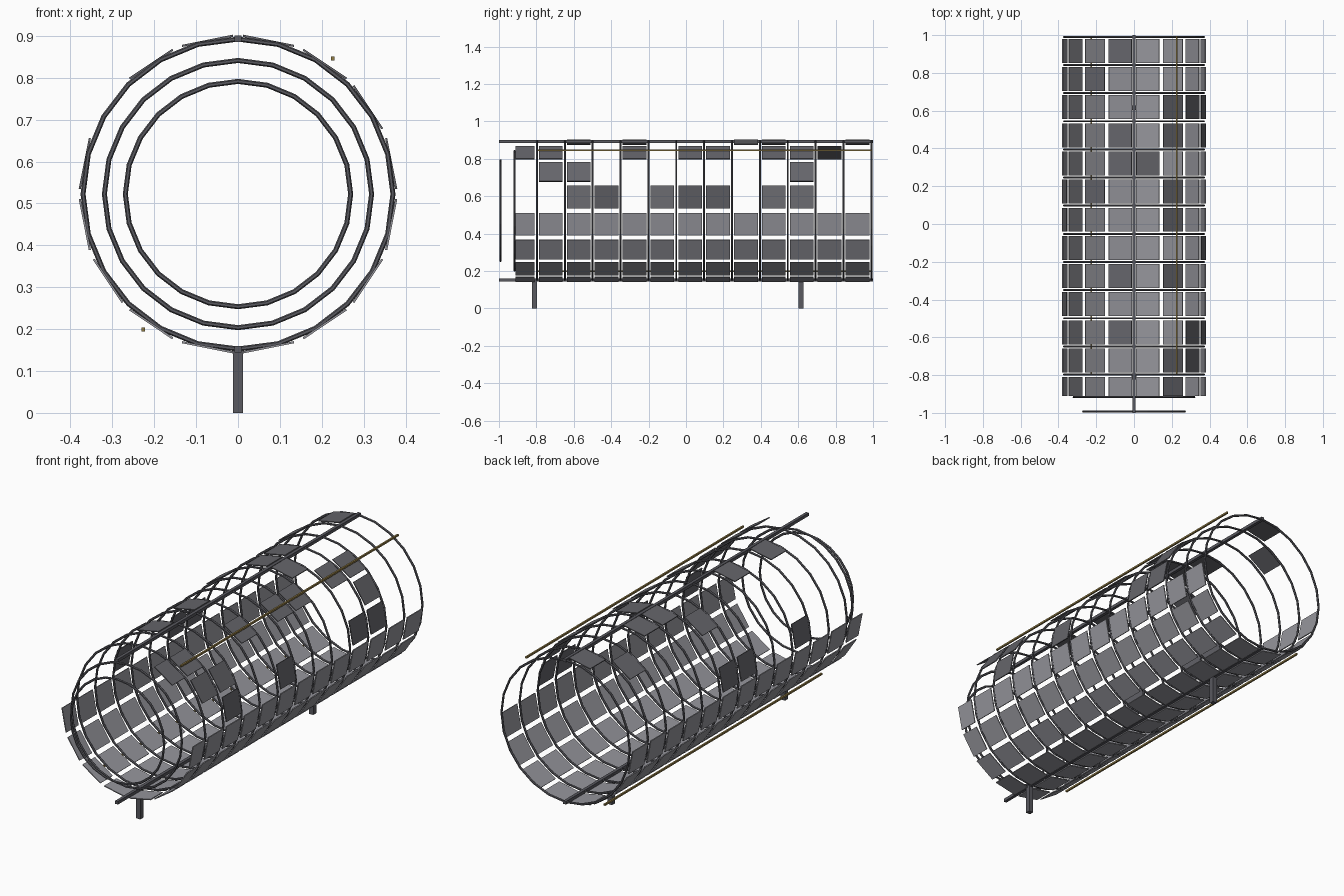
import bpy, math

if "Cube" in bpy.data.objects:
    bpy.data.objects.remove(bpy.data.objects["Cube"])

CZ, R = 0.5225, 0.370          # hull axis height and radius
STEP = 0.149                   # frame spacing
FRAMES = [-0.797 + STEP * i for i in range(13)]


def material(name, rgb):
    m = bpy.data.materials.new(name)
    m.diffuse_color = (*rgb, 1)
    m.use_nodes = True
    m.node_tree.nodes["Principled BSDF"].inputs["Base Color"].default_value = m.diffuse_color
    return m


FRAME = material("frame_dark", (0.10, 0.10, 0.115))
PLATE = material("plate_grey", (0.30, 0.30, 0.33))
DARK = material("plate_dark", (0.13, 0.13, 0.145))
GOLD = material("rod_gold", (0.28, 0.20, 0.06))


def box(name, size, loc, mat, roll=0.0):
    bpy.ops.mesh.primitive_cube_add(size=1, location=loc, rotation=(0, roll, 0))
    o = bpy.context.object
    o.name = name
    o.scale = size
    o.data.materials.append(mat)
    return o


def ring(name, y, radius):
    bpy.ops.mesh.primitive_torus_add(
        location=(0, y, CZ), rotation=(math.pi / 2, 0, 0), major_segments=24,
        minor_segments=6, major_radius=radius, minor_radius=0.006)
    o = bpy.context.object
    o.name = name
    o.data.materials.append(FRAME)


def plate(name, bay, angle, mat):
    # flat plate tangent to the hull, angle measured from +x toward +z
    y = -0.861 if bay == 0 else -0.7225 + STEP * (bay - 1)
    length = 0.101 if bay == 0 else 0.127
    a = math.radians(angle)
    loc = (0.373 * math.cos(a), y, CZ + 0.373 * math.sin(a))
    box(name, (0.005, length, 0.124), loc, mat, -a)


# hull frames and the two smaller nose rings
for i, y in enumerate(FRAMES):
    ring(f"hull_frame_{i}", y, R)
ring("nose_ring_inner", -0.917, 0.319)
ring("nose_ring_tip", -0.992, 0.269)

# top spar and keel
box("top_spar", (0.016, 2, 0.016), (0, 0, 0.893), FRAME)
box("keel_spar", (0.016, 2, 0.016), (0, 0, 0.152), FRAME)

# support legs
for i, y in enumerate((-0.81, 0.615)):
    box(f"support_leg_{i}", (0.025, 0.025, 0.15), (0, y, 0.075), FRAME)

# outer rods, diagonally opposite
box("upper_rod", (0.009, 1.79, 0.009), (0.226, 0.1, 0.846), GOLD)
box("lower_rod", (0.009, 1.79, 0.009), (-0.226, 0.1, 0.199), GOLD)

# complete lower half plating
for row in range(8):
    for bay in range(13):
        plate(f"lower_plate_{row}_{bay}", bay, -11.25 - 22.5 * row, PLATE)

# scattered surviving upper plates: row angle -> bays
UPPER = {
    11.25: (2, 5, 9, 10),
    33.75: (1, 2, 10),
    56.25: (0, 1, 4, 6, 7, 9, 10),
    78.75: (8,),
    101.25: (2, 4, 8, 9, 12),
    123.75: (7, 11),
    168.75: (3, 6, 7),
}
for angle, bays in UPPER.items():
    for bay in bays:
        plate(f"upper_plate_{int(angle)}_{bay}", bay, angle, DARK)
